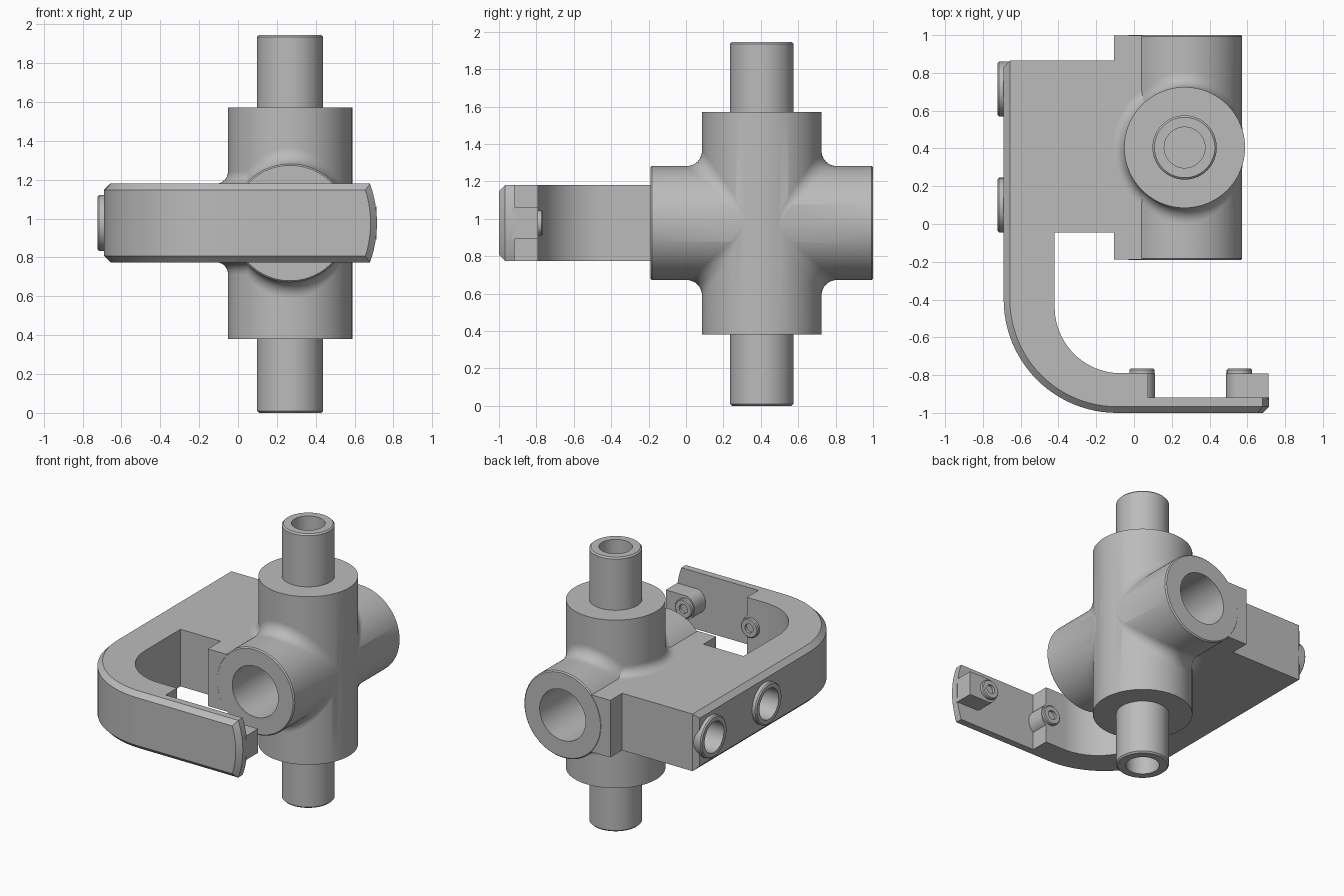
import bpy
import bmesh
from math import sin, cos, sqrt, asin, pi, radians
from mathutils import Matrix, Vector

if "Cube" in bpy.data.objects:
    bpy.data.objects.remove(bpy.data.objects["Cube"])

grey = bpy.data.materials.new("machined grey")
grey.use_nodes = True
grey.diffuse_color = (0.5, 0.5, 0.5, 1)
grey.node_tree.nodes["Principled BSDF"].inputs["Base Color"].default_value = (0.5, 0.5, 0.5, 1)

CX, CY, CZ = 0.268, 0.405, 0.977      # hub centre
LOW, HIGH = 0.775, 1.18               # bracket thickness
R_POST, R_CROSS, FILLET = 0.32, 0.305, 0.08
TURN = {"x": Matrix.Rotation(pi / 2, 4, "Y"), "y": Matrix.Rotation(pi / 2, 4, "X"), "z": Matrix()}


def finish(name, bm):
    mesh = bpy.data.meshes.new(name)
    bm.to_mesh(mesh)
    bm.free()
    mesh.materials.append(grey)
    ob = bpy.data.objects.new(name, mesh)
    bpy.context.collection.objects.link(ob)
    return ob


def cylinder(name, axis, centre, r, lo, hi, rim=0.0, sides=96):
    """Cylinder along an axis between lo and hi; centre gives the other two coordinates."""
    pos = Vector(centre)
    pos["xyz".index(axis)] = (lo + hi) / 2
    bm = bmesh.new()
    bmesh.ops.create_cone(bm, cap_ends=True, segments=sides, radius1=r, radius2=r,
                          depth=hi - lo, matrix=Matrix.Translation(pos) @ TURN[axis])
    if rim:
        edges = [e for e in bm.edges if any(len(f.verts) > 4 for f in e.link_faces)]
        bmesh.ops.bevel(bm, geom=edges, offset=rim, segments=1, affect="EDGES")
    return finish(name, bm)


def extrude(name, points, axis, lo, hi, chamfer=0.0, pick=None):
    """Extrude an outline along z or y, chamfering the edges chosen by pick."""
    def place(p, h):
        return (p[0], p[1], h) if axis == "z" else (p[0], h, p[1])
    bm = bmesh.new()
    face = bm.faces.new([bm.verts.new(place(p, lo)) for p in points])
    new = bmesh.ops.extrude_face_region(bm, geom=[face])["geom"]
    shift = Vector(place((0, 0), hi - lo))
    bmesh.ops.translate(bm, vec=shift, verts=[v for v in new if isinstance(v, bmesh.types.BMVert)])
    bmesh.ops.recalc_face_normals(bm, faces=bm.faces)
    if pick:
        edges = [e for e in bm.edges if pick(e.verts[0].co, e.verts[1].co)]
        bmesh.ops.bevel(bm, geom=edges, offset=chamfer, segments=1, affect="EDGES")
    return finish(name, bm)


def combine(target, other, operation):
    mod = target.modifiers.new(operation.lower(), "BOOLEAN")
    mod.operation, mod.object, mod.solver = operation, other, "EXACT"
    bpy.context.view_layer.objects.active = target
    bpy.ops.object.modifier_apply(modifier=mod.name)
    bpy.data.objects.remove(other)


def arc(cx, cy, rx, ry, a, b, n):
    return [(cx + rx * cos(a + (b - a) * i / n), cy + ry * sin(a + (b - a) * i / n))
            for i in range(n + 1)]


def fillet_strip(name, rows):
    """Concave strip: each row is a rolling-ball centre and its two contact directions."""
    bm = bmesh.new()
    grid = []
    for c, d1, d2, r in rows:
        dirs = [d1.lerp(d2, k / 8).normalized() for k in range(9)]
        grid.append(([bm.verts.new(c + d * r) for d in dirs], c))
    for (a, c), (b, _) in zip(grid, grid[1:]):
        for k in range(8):
            f = bm.faces.new((a[k], a[k + 1], b[k + 1], b[k]))
            f.normal_update()
            if f.normal.dot(c - f.calc_center_median()) < 0:
                f.normal_flip()
    return finish(name, bm)


# Bracket: hub tabs, side plate and curved arm in one outline
outline = [(CX, 0.998), (-0.105, 0.998), (-0.105, 0.865), (-0.69, 0.865)]
outline += arc(-0.09, -0.4, 0.6, 0.6, pi, 1.5 * pi, 24)
outline += [(0.075, -1.0), (0.075, -0.79)]
outline += arc(-0.07, -0.44, 0.35, 0.35, 1.5 * pi, pi, 24)
outline += [(-0.42, -0.045), (-0.105, -0.045), (-0.105, -0.188), (CX, -0.188)]


def outer(v):
    return v.x < -0.68 or v.y < -0.99 or (v.y < -0.4 and (v.xy - Vector((-0.09, -0.4))).length > 0.5)


def outer_edge(a, b):
    return outer(a) and outer(b) and (abs(a.z - b.z) < 0.01 or a.y > 0.8)


body = extrude("hub_and_bracket", outline, "z", LOW, HIGH, 0.033, outer_edge)

# Hub: upright barrel, cross barrel and upright shaft
hub = (CX, CY, CZ)
combine(body, cylinder("post", "z", hub, R_POST, 0.38, 1.572), "UNION")
combine(body, cylinder("cross", "y", hub, R_CROSS, -0.19, 1.0, 0.008), "UNION")
combine(body, cylinder("shaft", "z", hub, 0.17, 0.0, 1.945, 0.01), "UNION")

# Bushings on the side plate
for y in (0.10, 0.715):
    combine(body, cylinder("bushing", "x", (0, y, CZ), 0.145, -0.722, -0.6, 0.008), "UNION")
    combine(body, cylinder("bushing_bore", "x", (0, y, CZ), 0.108, -0.8, -0.45), "DIFFERENCE")

# Bores of the hub
combine(body, cylinder("cross_bore", "y", hub, 0.18, -0.4, 1.2), "DIFFERENCE")
for lo, hi in ((-0.1, 0.33), (1.61, 2.1)):
    combine(body, cylinder("shaft_bore", "z", hub, 0.108, lo, hi), "DIFFERENCE")
parts = [body]

# Blended necks where the two barrels meet
for side, label in ((-1, "front"), (1, "back")):
    rows = []
    for i in range(97):
        t = 2 * pi * i / 96
        x, z = (R_CROSS + FILLET) * sin(t), (R_CROSS + FILLET) * cos(t)
        y = side * sqrt((R_POST + FILLET) ** 2 - x * x)
        rows.append((Vector((x, y, z)) + Vector(hub), -Vector((x, y, 0)).normalized(),
                     -Vector((x, 0, z)).normalized(), FILLET))
    parts.append(fillet_strip(label + "_neck", rows))

# Blends between the upright barrel and the side plate
for face, up, label in ((HIGH, 1, "upper"), (LOW, -1, "lower")):
    rows = []
    for i in range(33):
        a = radians(120 + 120 * i / 32)
        d = Vector((cos(a), sin(a), 0))
        c = Vector((CX, CY, face + up * 0.06)) + d * (R_POST + 0.06)
        rows.append((c, -d, Vector((0, 0, -up)), 0.06))
    parts.append(fillet_strip(label + "_plate_blend", rows))

# Front plate with a bowed, chamfered end
half = (HIGH - LOW) / 2
bow = asin(half / 0.59)
plate = [(0.075, LOW)] + arc(0.125, CZ, 0.59, 0.59, -bow, bow, 16) + [(0.075, HIGH)]
parts.append(extrude("front_plate", plate, "y", -1.0, -0.918, 0.033,
                     lambda a, b: max(a.y, b.y) < -0.99 and max(a.x, b.x) > 0.1))

# Lugs with drilled buttons on the inside of the arm
for x, end, label in ((0.042, -0.04, "inner"), (0.558, 0.712, "end")):
    turn = (-pi / 2, pi / 2) if end < x else (pi / 2, 1.5 * pi)
    shape = arc(x, CZ, 0.07, 0.085, *turn, 24)
    top = shape[-1][1]
    shape += [(end, top), (end, 2 * CZ - top)]
    parts.append(extrude(label + "_lug", shape, "y", -0.93, -0.791, 0))
    button = cylinder(label + "_button", "y", (x, 0, CZ), 0.067, -0.8, -0.766, 0.006, 48)
    combine(button, cylinder("button_bore", "y", (x, 0, CZ), 0.032, -0.785, -0.7, 0, 32), "DIFFERENCE")
    parts.append(button)

# Smooth round surfaces, keep machined edges sharp
bpy.ops.object.select_all(action="DESELECT")
for ob in parts:
    ob.select_set(True)
bpy.context.view_layer.objects.active = body
bpy.ops.object.shade_smooth_by_angle(angle=radians(30))
